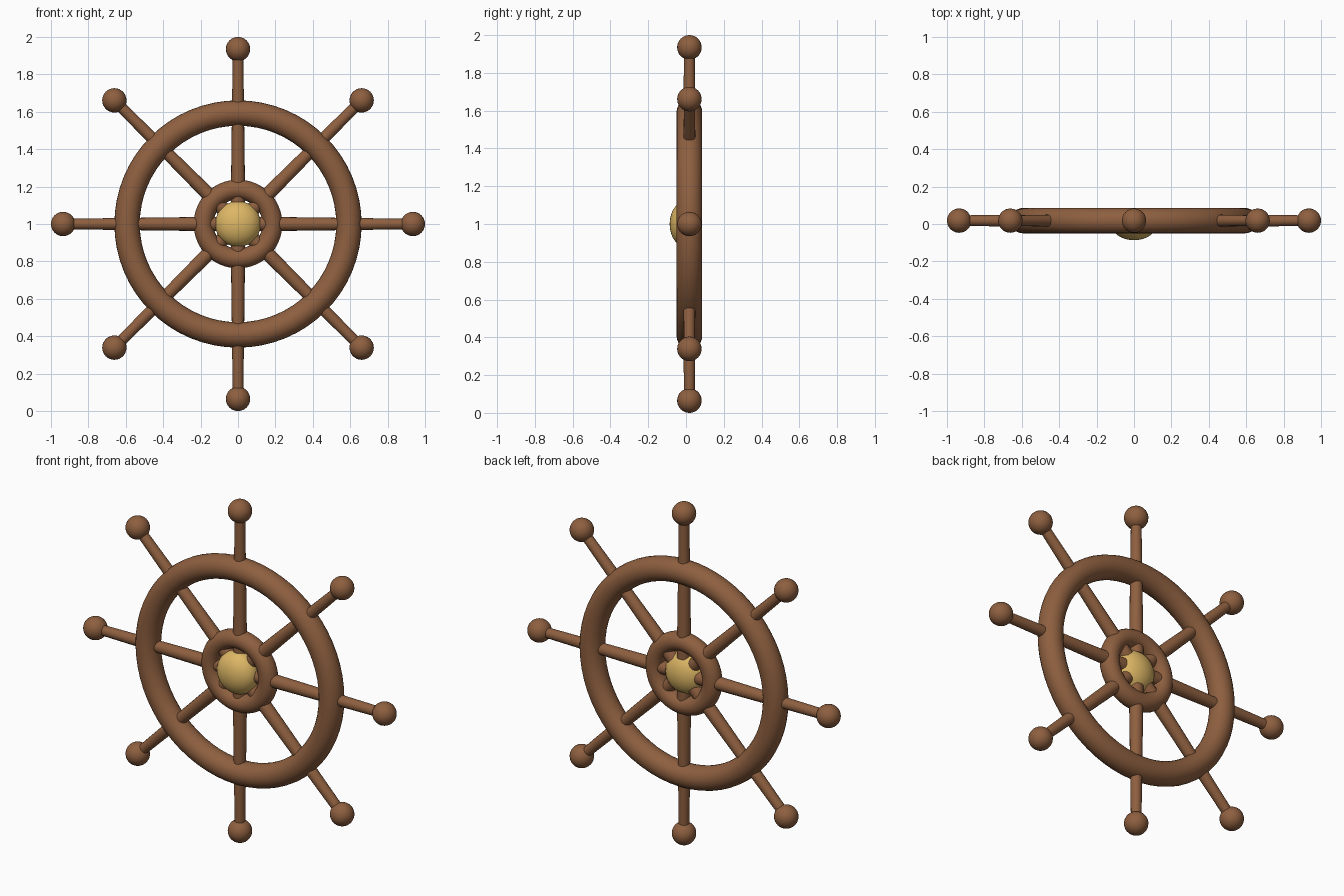
import bpy, math
from mathutils import Vector

if "Cube" in bpy.data.objects:
    bpy.data.objects.remove(bpy.data.objects["Cube"])

CENTRE = Vector((0, 0.018, 1.0))   # middle of the wheel
SPOKES = 8


def material(name, rgb):
    m = bpy.data.materials.new(name)
    m.diffuse_color = (*rgb, 1)
    m.use_nodes = True
    m.node_tree.nodes["Principled BSDF"].inputs["Base Color"].default_value = m.diffuse_color
    return m


wood = material("wood", (0.27, 0.115, 0.05))
brass = material("brass", (0.72, 0.47, 0.13))


def finish(name, mat):
    ob = bpy.context.object
    ob.name = name
    ob.data.materials.append(mat)
    bpy.ops.object.shade_smooth_by_angle(angle=math.radians(40))
    return ob


def ring(name, major, minor):
    bpy.ops.mesh.primitive_torus_add(
        location=CENTRE, rotation=(math.pi / 2, 0, 0), major_radius=major,
        minor_radius=minor, major_segments=64, minor_segments=24)
    return finish(name, wood)


# Outer rim and hub ring
ring("rim", 0.593, 0.068)
ring("hub_ring", 0.184, 0.053)

# Tapered spokes with round handle knobs
r_in, r_out = 0.095, 0.93
for i in range(SPOKES):
    a = i * 2 * math.pi / SPOKES
    d = Vector((math.sin(a), 0, math.cos(a)))
    bpy.ops.mesh.primitive_cone_add(
        vertices=16, radius1=0.039, radius2=0.028, depth=r_out - r_in,
        location=CENTRE + d * (r_in + r_out) / 2, rotation=(0, a, 0))
    finish(f"spoke_{i + 1}", wood)
    bpy.ops.mesh.primitive_uv_sphere_add(
        segments=24, ring_count=16, radius=0.065,
        location=CENTRE + d * 0.935, rotation=(0, a, 0))
    finish(f"knob_{i + 1}", wood)

# Flattened brass centre cap
bpy.ops.mesh.primitive_uv_sphere_add(
    segments=32, ring_count=20, radius=0.122, location=(0, -0.001, 1.0))
cap = finish("centre_cap", brass)
cap.scale.y = 0.7
